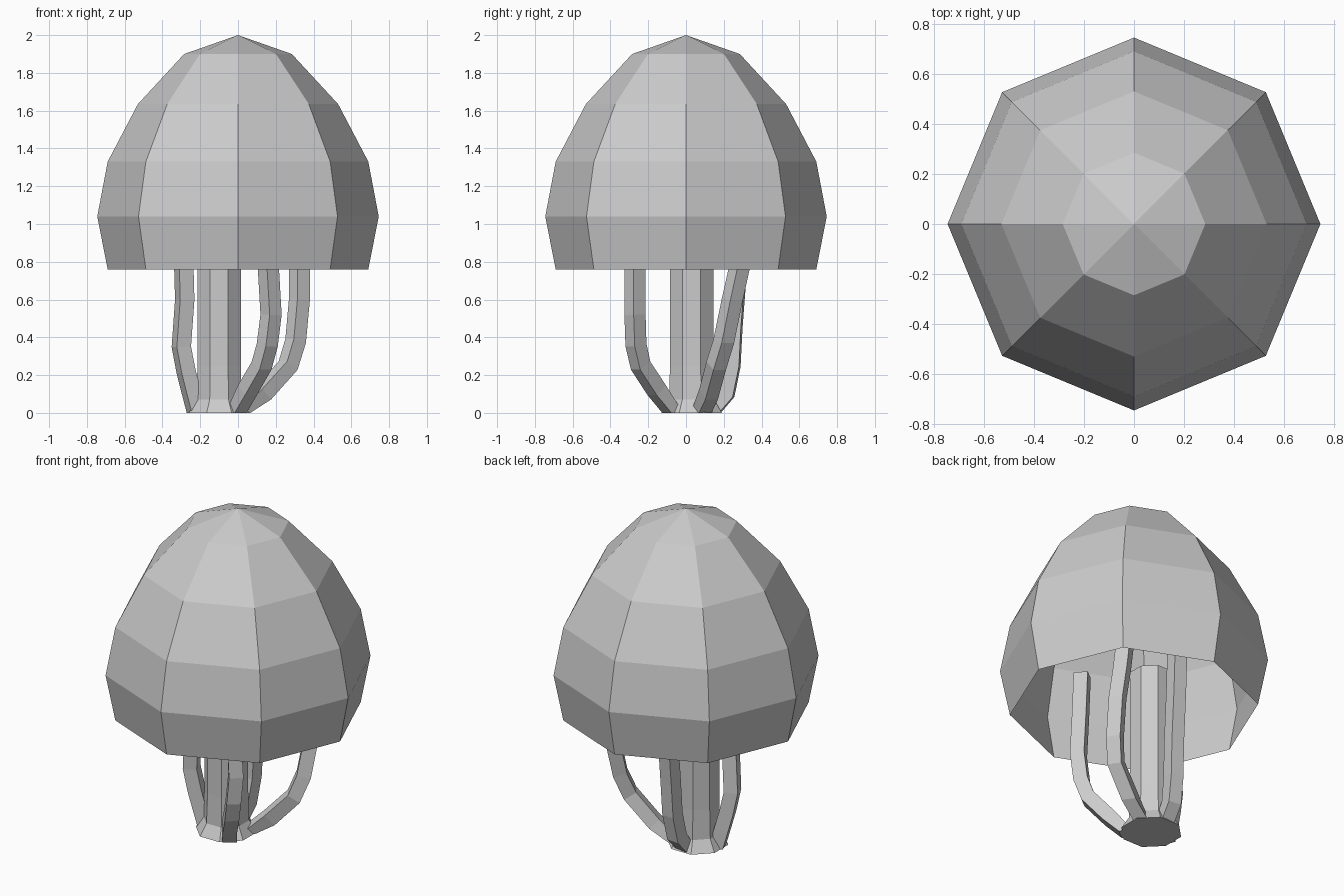
import bpy, bmesh, math
from mathutils import Vector

if "Cube" in bpy.data.objects:
    bpy.data.objects.remove(bpy.data.objects["Cube"])


def make_object(name, bm):
    bmesh.ops.recalc_face_normals(bm, faces=bm.faces)
    mesh = bpy.data.meshes.new(name)
    bm.to_mesh(mesh)
    bm.free()
    ob = bpy.data.objects.new(name, mesh)
    bpy.context.collection.objects.link(ob)
    return ob


def bridge(bm, rings):
    for a, b in zip(rings, rings[1:]):
        n = len(a)
        for i in range(n):
            bm.faces.new((a[i], a[(i + 1) % n], b[(i + 1) % n], b[i]))


def lathe(bm, profile, sides, center=(0, 0), turn=0.0):
    rings = []
    for r, z in profile:
        angles = [turn + math.tau * i / sides for i in range(sides)]
        rings.append([bm.verts.new((center[0] + r * math.cos(a),
                                    center[1] + r * math.sin(a), z)) for a in angles])
    bridge(bm, rings)
    return rings


# Canopy: open eight-sided dome
bm = bmesh.new()
rings = lathe(bm, [(0.69, 0.76), (0.745, 1.04), (0.69, 1.33), (0.53, 1.635), (0.285, 1.9)], 8)
tip = bm.verts.new((0, 0, 2))
top = rings[-1]
for i in range(8):
    bm.faces.new((top[i], top[(i + 1) % 8], tip))
make_object("canopy", bm)

# Trunk: eight-sided column with a flared foot
TRUNK = (-0.1, 0.03)
bm = bmesh.new()
rings = lathe(bm, [(0.173, 0), (0.13, 0.07), (0.124, 0.25), (0.124, 1.0)], 8, TRUNK, math.pi / 8)
bm.faces.new(rings[0])
bm.faces.new(rings[-1])
make_object("trunk", bm)


# Side stems: square tubes bending out of the foot and up into the canopy
def stem(name, path, half=0.04):
    pts = [Vector(p) for p in path]
    out = pts[-1] - Vector((*TRUNK, 0))
    side = Vector((-out.y, out.x, 0)).normalized()
    bm = bmesh.new()
    rings = []
    for i, p in enumerate(pts):
        tangent = pts[min(i + 1, len(pts) - 1)] - pts[max(i - 1, 0)]
        if i == 0:
            tangent = Vector((0, 0, 1)) + tangent.normalized() * 0.3
        normal = side.cross(tangent).normalized()
        ring = []
        for s, n in ((-1, -1), (1, -1), (1, 1), (-1, 1)):
            v = p + side * s * half + normal * n * half
            v.z = 0 if i == 0 else v.z
            ring.append(bm.verts.new(v))
        rings.append(ring)
    bridge(bm, rings)
    bm.faces.new(rings[0])
    bm.faces.new(rings[-1])
    make_object(name, bm)


stem("front_stem", [(-0.01, -0.07, 0), (0.05, -0.155, 0.12), (0.125, -0.24, 0.25),
                    (0.155, -0.265, 0.36), (0.175, -0.27, 0.52), (0.16, -0.27, 0.78), (0.14, -0.28, 1.05)])
stem("right_stem", [(0.01, 0.08, 0), (0.13, 0.12, 0.1), (0.265, 0.16, 0.25),
                    (0.305, 0.2, 0.38), (0.325, 0.245, 0.6), (0.325, 0.285, 0.78), (0.31, 0.31, 1.05)])
stem("back_stem", [(-0.1, 0.14, 0), (-0.09, 0.215, 0.1), (-0.08, 0.245, 0.25),
                   (-0.075, 0.255, 0.45), (-0.07, 0.28, 0.78), (-0.07, 0.29, 1.05)])
stem("left_stem", [(-0.22, 0.01, 0), (-0.25, 0.0, 0.12), (-0.275, -0.01, 0.22),
                   (-0.3, -0.02, 0.35), (-0.282, -0.03, 0.6), (-0.287, -0.035, 0.78), (-0.29, -0.04, 1.05)])
